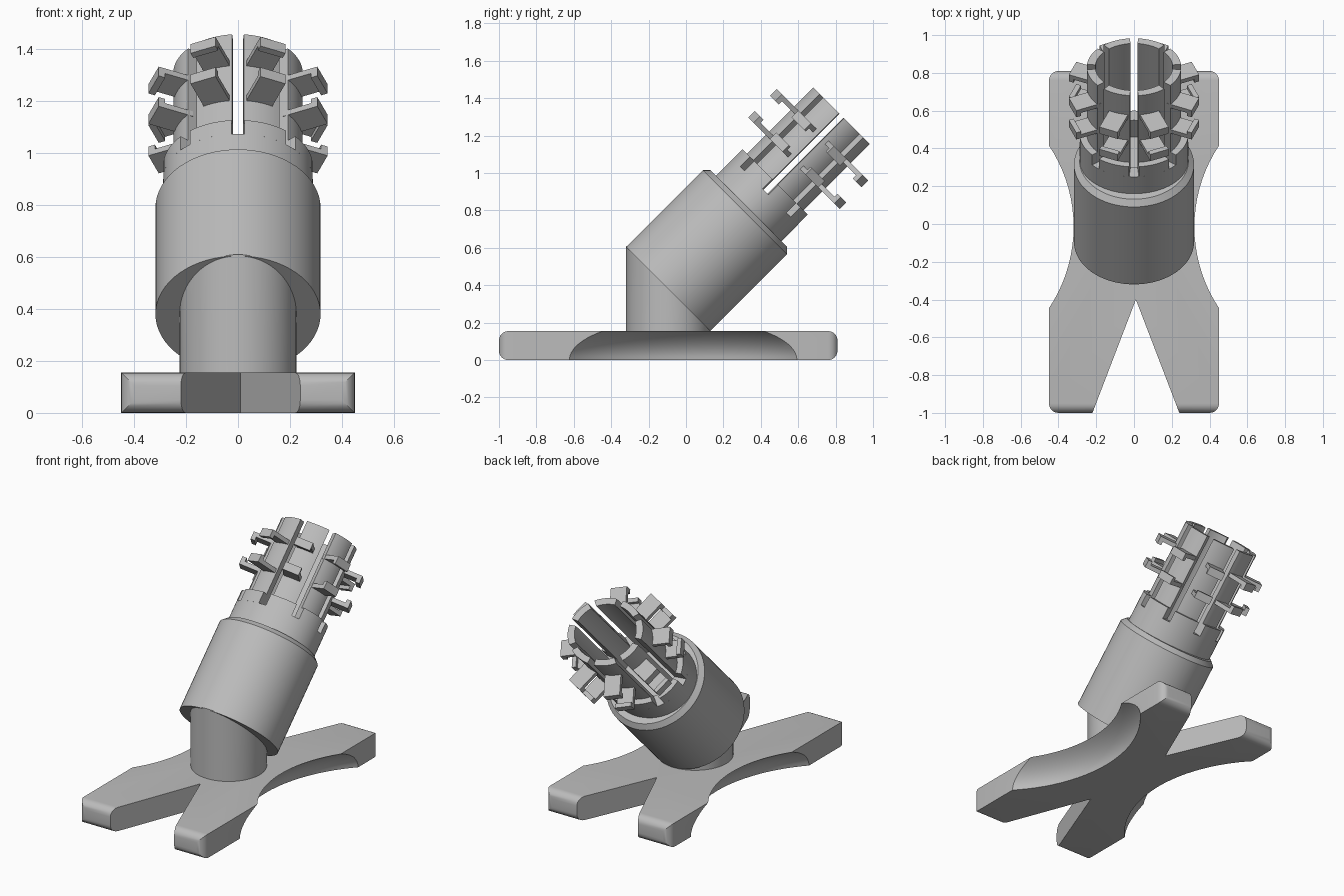
import bpy, bmesh, math
from mathutils import Matrix, Vector

cube = bpy.data.objects.get("Cube")
if cube:
    bpy.data.objects.remove(cube, do_unlink=True)

grey = bpy.data.materials.new("plain grey")
grey.use_nodes = True
grey.diffuse_color = (0.5, 0.5, 0.5, 1)
grey.node_tree.nodes["Principled BSDF"].inputs["Base Color"].default_value = (0.5, 0.5, 0.5, 1)

# Tilted frame of the socket: local z runs up and back at 45 degrees
TILT = Matrix.Translation((0, -0.095, 0.38)) @ Matrix.Rotation(-math.pi / 4, 4, 'X')
OVAL = TILT @ Matrix.Diagonal((1, 0.86, 1, 1))


def finish(name, bm, matrix=Matrix()):
    bmesh.ops.transform(bm, matrix=matrix, verts=bm.verts)
    bmesh.ops.recalc_face_normals(bm, faces=bm.faces)
    mesh = bpy.data.meshes.new(name)
    bm.to_mesh(mesh)
    bm.free()
    mesh.materials.append(grey)
    ob = bpy.data.objects.new(name, mesh)
    bpy.context.collection.objects.link(ob)
    return ob


def revolve(name, profile, matrix, start=0, end=math.tau, steps=64):
    """Sweep a closed (radius, height) profile round the local z axis."""
    bm = bmesh.new()
    full = end - start > 6.28
    rings = []
    for i in range(steps if full else steps + 1):
        a = start + (end - start) * i / steps
        rings.append([bm.verts.new((r * math.cos(a), r * math.sin(a), h)) for r, h in profile])
    pairs = list(zip(rings, rings[1:]))
    if full:
        pairs.append((rings[-1], rings[0]))
    else:
        bm.faces.new(rings[0])
        bm.faces.new(rings[-1])
    n = len(profile)
    for p, q in pairs:
        for k in range(n):
            m = (k + 1) % n
            bm.faces.new((p[k], p[m], q[m], q[k]))
    bmesh.ops.remove_doubles(bm, verts=bm.verts, dist=1e-5)
    return finish(name, bm, matrix)


def prism(points, offset):
    """Extrude a flat outline along an offset vector."""
    bm = bmesh.new()
    face = bm.faces.new([bm.verts.new(p) for p in points])
    new = bmesh.ops.extrude_face_region(bm, geom=[face])["geom"]
    bmesh.ops.translate(bm, vec=offset, verts=[v for v in new if isinstance(v, bmesh.types.BMVert)])
    return bm


# Base plate: four legs with a V notch front and back
FRONT, BACK, SIDE, THICK = -1.0, 0.81, 0.45, 0.155
outline = [(-SIDE, FRONT), (-0.22, FRONT), (0.01, -0.4), (0.24, FRONT), (SIDE, FRONT),
           (SIDE, BACK), (0.22, BACK), (0, 0.3), (-0.22, BACK), (-SIDE, BACK)]
bm = prism([(x, y, 0) for x, y in outline], (0, 0, THICK))


def is_end_edge(e):
    a, b = (v.co for v in e.verts)
    on_end = all(min(abs(c.y - FRONT), abs(c.y - BACK)) < 1e-4 for c in (a, b))
    same_end = abs(a.y - b.y) < 1e-4
    upright = abs(a.z - b.z) > 0.01
    return on_end and same_end and (not upright or abs(a.x) > 0.4)


bmesh.ops.bevel(bm, geom=[e for e in bm.edges if is_end_edge(e)], offset=0.05,
                segments=6, profile=0.5, affect='EDGES')
base = finish("base_plate", bm)

# Undercut scoops on both sides of the base
for side in (-1, 1):
    bm = bmesh.new()
    bmesh.ops.create_uvsphere(bm, u_segments=96, v_segments=48, radius=0.888)
    place = Matrix.Translation((side * 1.096, -0.015, 0)) @ Matrix.Diagonal((1, 1, 0.36, 1))
    cutter = finish("scoop_cutter", bm, place)
    cutter.hide_render = True
    mod = base.modifiers.new("scoop", 'BOOLEAN')
    mod.operation = 'DIFFERENCE'
    mod.solver = 'EXACT'
    mod.object = cutter
    bpy.context.view_layer.objects.active = base
    bpy.ops.object.modifier_apply(modifier=mod.name)
    bpy.data.objects.remove(cutter, do_unlink=True)

# Upright column, its top cut at 45 degrees to meet the socket
column = revolve("column", [(0, 0.15), (0.225, 0.15), (0.225, 1), (0, 1)],
                 Matrix.Translation((0, -0.095, 0)))
for v in column.data.vertices:
    if v.co.z > 0.5:
        v.co.z = 0.29 - v.co.y

# Wide socket body with a chamfered rim
revolve("socket_body", [(0, 0), (0.318, 0), (0.318, 0.58), (0.289, 0.609), (0, 0.609)], TILT)

# Oval collar below the fingers
INNER, COLLAR, FINGER = 0.205, 0.288, 0.25
SLIT, STEP, TOP = 0.735, 0.81, 1.31
revolve("collar", [(INNER, 0.6), (COLLAR, 0.6), (COLLAR, SLIT), (INNER, SLIT)], OVAL)

# Eight spring fingers split by slits, each with a pair of facing hooks
hook = [(0.21, 0.95), (0.352, 0.95), (0.352, 1.0), (0.325, 1.0), (0.325, 0.977), (0.21, 0.977)]
MIDDLE = 1.058
finger_profile = [(INNER, SLIT), (COLLAR, SLIT), (COLLAR, STEP), (FINGER, STEP),
                  (FINGER, TOP), (INNER, TOP)]
gap = 0.09
for i in range(8):
    a = i * math.pi / 4
    revolve(f"finger_{i + 1}", finger_profile, OVAL, a + gap, a + math.pi / 4 - gap, 8)
    turn = TILT @ Matrix.Rotation(a + math.pi / 8, 4, 'Z')
    for label, flip in (("lower", False), ("upper", True)):
        pts = [(r, -0.052, 2 * MIDDLE - h if flip else h) for r, h in hook]
        finish(f"{label}_hook_{i + 1}", prism(pts, Vector((0, 0.104, 0))), turn)

# Smooth the round surfaces, keep edges sharp
bpy.ops.object.select_all(action='DESELECT')
for ob in bpy.context.collection.objects:
    if ob.type == 'MESH' and grey.name in ob.data.materials:
        ob.select_set(True)
bpy.context.view_layer.objects.active = base
bpy.ops.object.shade_smooth_by_angle(angle=math.radians(30))
